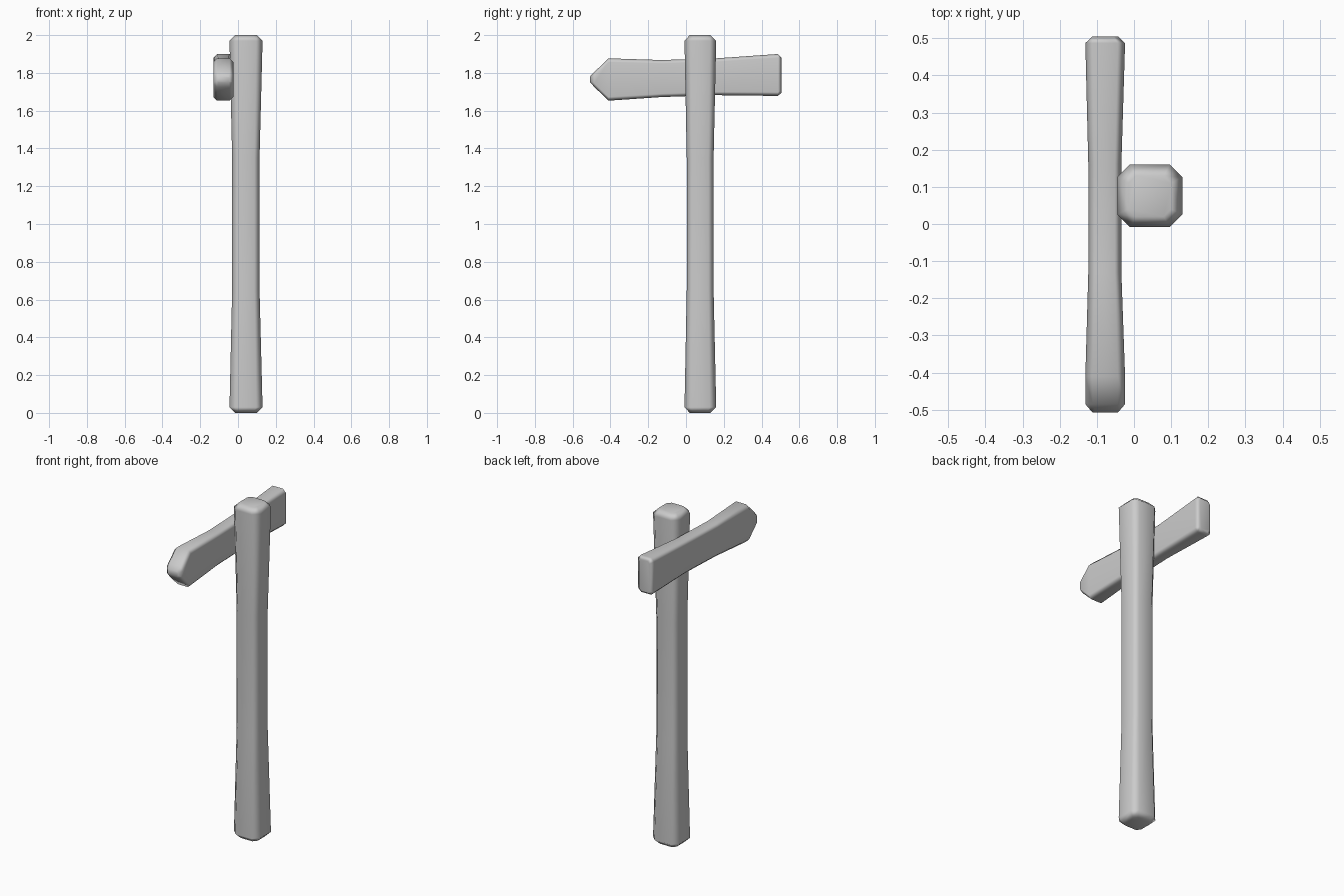
import bpy, bmesh, math

if "Cube" in bpy.data.objects:
    bpy.data.objects.remove(bpy.data.objects["Cube"])


def ring(u0, u1, v0, v1, c):
    """Rectangle with cut corners, as eight (u, v) points."""
    return [(u0 + c, v0), (u1 - c, v0), (u1, v0 + c), (u1, v1 - c),
            (u1 - c, v1), (u0 + c, v1), (u0, v1 - c), (u0, v0 + c)]


def loft(name, sections, place):
    """Skin cut-corner sections (t, u0, u1, v0, v1, cut) into a closed beam."""
    bm = bmesh.new()
    rings = [[bm.verts.new(place(t, u, v)) for u, v in ring(*s)]
             for t, *s in sections]
    for a, b in zip(rings, rings[1:]):
        for i in range(8):
            j = (i + 1) % 8
            bm.faces.new((a[i], a[j], b[j], b[i]))
    bm.faces.new(rings[0])
    bm.faces.new(rings[-1])
    bmesh.ops.recalc_face_normals(bm, faces=bm.faces)
    mesh = bpy.data.meshes.new(name)
    bm.to_mesh(mesh)
    bm.free()
    obj = bpy.data.objects.new(name, mesh)
    bpy.context.collection.objects.link(obj)
    bpy.context.view_layer.objects.active = obj
    obj.select_set(True)
    bpy.ops.object.shade_smooth_by_angle(angle=math.radians(60))
    obj.select_set(False)
    # Broad faces stay flat, narrow bevels carry the rounding
    mod = obj.modifiers.new("soft_bevels", 'WEIGHTED_NORMAL')
    mod.keep_sharp = True
    return obj


# Upright post, slightly waisted: sections along z
post = [
    (0.00, -0.015, 0.10, 0.02, 0.13, 0.02),
    (0.03, -0.045, 0.13, -0.008, 0.16, 0.034),
    (0.65, -0.031, 0.114, 0.004, 0.146, 0.028),
    (1.35, -0.031, 0.114, 0.004, 0.146, 0.028),
    (1.97, -0.045, 0.13, -0.008, 0.16, 0.034),
    (2.00, -0.015, 0.10, 0.02, 0.13, 0.02),
]
loft("post", post, lambda t, u, v: (u, v, t))

# Arrow board on the left face of the post: sections along y
board = [
    (-0.507, -0.112, -0.043, 1.75, 1.782, 0.008),
    (-0.485, -0.131, -0.024, 1.725, 1.805, 0.02),
    (-0.41, -0.131, -0.024, 1.653, 1.877, 0.02),
    (-0.13, -0.123, -0.034, 1.672, 1.868, 0.018),
    (0.16, -0.123, -0.034, 1.682, 1.877, 0.018),
    (0.487, -0.131, -0.024, 1.678, 1.90, 0.02),
    (0.505, -0.112, -0.043, 1.695, 1.882, 0.012),
]
loft("arrow_board", board, lambda t, u, v: (u, t, v))
